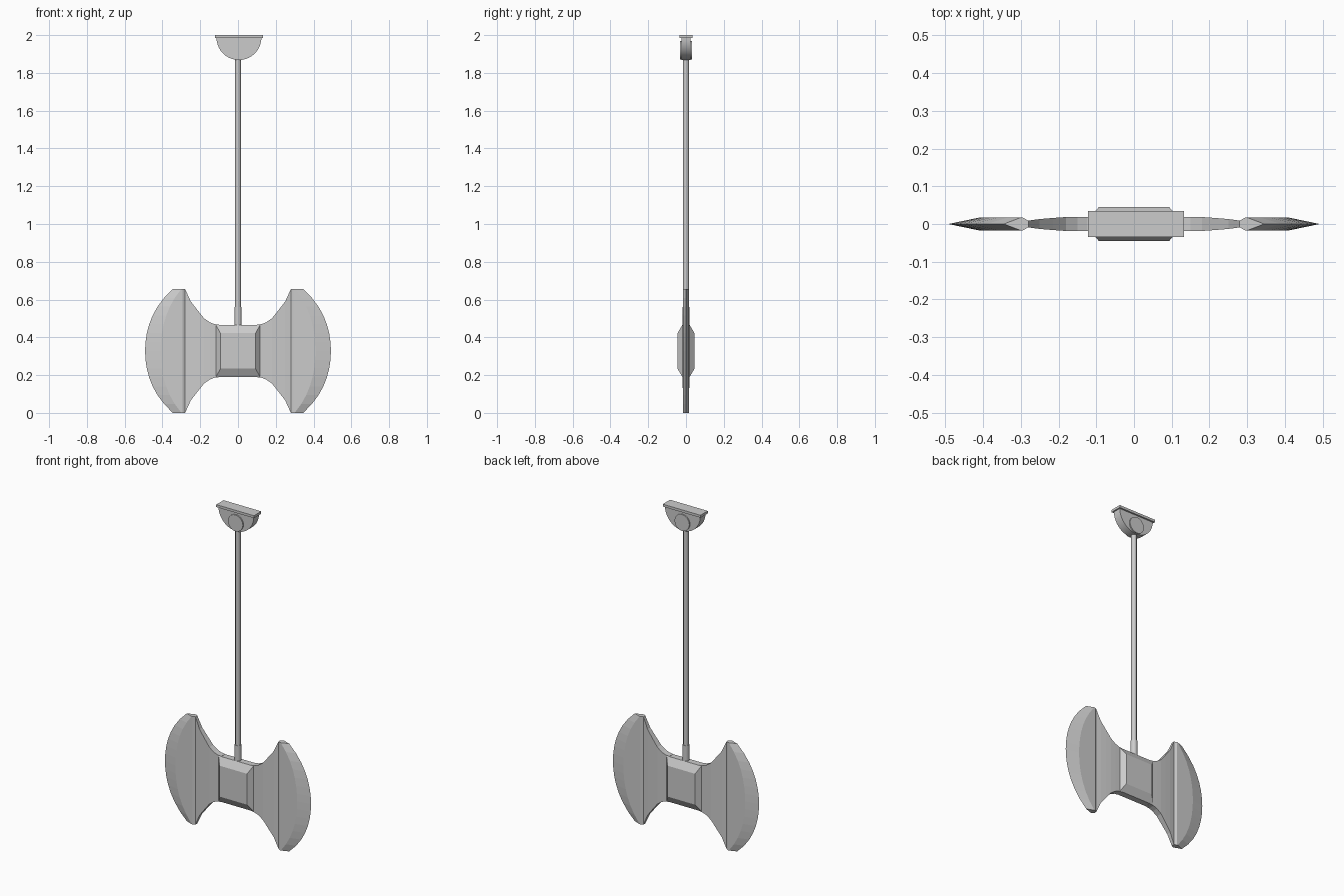
import bpy, bmesh, math

if "Cube" in bpy.data.objects:
    bpy.data.objects.remove(bpy.data.objects["Cube"])


def make_object(name, bm):
    bmesh.ops.remove_doubles(bm, verts=bm.verts, dist=1e-5)
    bmesh.ops.recalc_face_normals(bm, faces=bm.faces)
    mesh = bpy.data.meshes.new(name)
    bm.to_mesh(mesh)
    bm.free()
    obj = bpy.data.objects.new(name, mesh)
    bpy.context.collection.objects.link(obj)
    return obj


def loft(name, rings):
    """Skin a list of equal-length rings and cap both ends."""
    bm = bmesh.new()
    vr = [[bm.verts.new(p) for p in ring] for ring in rings]
    n = len(vr[0])
    for a, b in zip(vr, vr[1:]):
        for i in range(n):
            j = (i + 1) % n
            bm.faces.new((a[i], a[j], b[j], b[i]))
    bm.faces.new(vr[0])
    bm.faces.new(vr[-1])
    return make_object(name, bm)


def extrude_xz(name, profile, depth):
    return loft(name, [[(x, y, z) for x, z in profile] for y in (-depth, depth)])


def smooth(obj, angle):
    bpy.ops.object.select_all(action='DESELECT')
    obj.select_set(True)
    bpy.context.view_layer.objects.active = obj
    bpy.ops.object.shade_smooth_by_angle(angle=math.radians(angle))


def rod(name, r, z0, z1, sides=8):
    ring = [(r * math.cos(math.tau * (i + .5) / sides),
             r * math.sin(math.tau * (i + .5) / sides)) for i in range(sides)]
    smooth(loft(name, [[(x, y, z) for x, y in ring] for z in (z0, z1)]), 50)


CZ = 0.328   # height of the axe head centre

# Ceiling mount: plate, half disc and pivot hub
MX = 0.005
extrude_xz("ceiling_plate", [(MX - .127, 1.985), (MX + .127, 1.985),
                             (MX + .127, 2), (MX - .127, 2)], .035)
half = [(MX + .119 * math.cos(math.pi + math.pi * i / 20),
         1.987 + .119 * math.sin(math.pi + math.pi * i / 20)) for i in range(21)]
smooth(extrude_xz("mount_half_disc", half, .025), 30)
hub = [(MX + .05 * math.cos(math.tau * i / 20),
        1.92 + .05 * math.sin(math.tau * i / 20)) for i in range(20)]
smooth(extrude_xz("pivot_hub", hub, .032), 30)

# Swinging rod and its socket
rod("swing_rod", .016, .44, 1.90)
rod("rod_socket", .02, .44, .56)

# Central block with chamfered raised faces
def rect(hx, hz, y):
    return [(-hx, y, CZ - hz), (hx, y, CZ - hz), (hx, y, CZ + hz), (-hx, y, CZ + hz)]


loft("head_block", [rect(.093, .094, -.045), rect(.117, .138, -.019),
                    rect(.117, .138, .019), rect(.093, .094, .045)])

# Blades: columns of (x at mid height, x at tips, half height, half thickness)
COLUMNS = [(.10, .10, .139, .019), (.125, .125, .142, .019), (.15, .15, .152, .019),
           (.18, .18, .173, .0185), (.215, .215, .217, .016), (.25, .25, .262, .013),
           (.28, .28, .328, .009), (.295, .295, .328, .017),
           (.41, .30, .328, .017), (.492, .345, .328, 0)]
ROWS = 14


def blade(name, side):
    bm = bmesh.new()
    faces = {}
    for s in (-1, 1):
        grid = []
        for xm, xt, h, t in COLUMNS:
            col = []
            for r in range(ROWS + 1):
                v = 2 * r / ROWS - 1
                x = xm - (xm - xt) * (.75 * v ** 2 + .25 * v ** 4)
                col.append(bm.verts.new((side * x, s * t, CZ + h * v)))
            grid.append(col)
        for a, b in zip(grid, grid[1:]):
            for i in range(ROWS):
                bm.faces.new((a[i], b[i], b[i + 1], a[i + 1]))
        faces[s] = grid
    f, b = faces[-1], faces[1]
    for i in range(len(COLUMNS) - 1):          # top and bottom rims
        for r in (0, ROWS):
            bm.faces.new((f[i][r], f[i + 1][r], b[i + 1][r], b[i][r]))
    for r in range(ROWS):                      # root inside the block
        bm.faces.new((f[0][r], f[0][r + 1], b[0][r + 1], b[0][r]))
    return make_object(name, bm)


blade("blade_left", -1)
blade("blade_right", 1)
